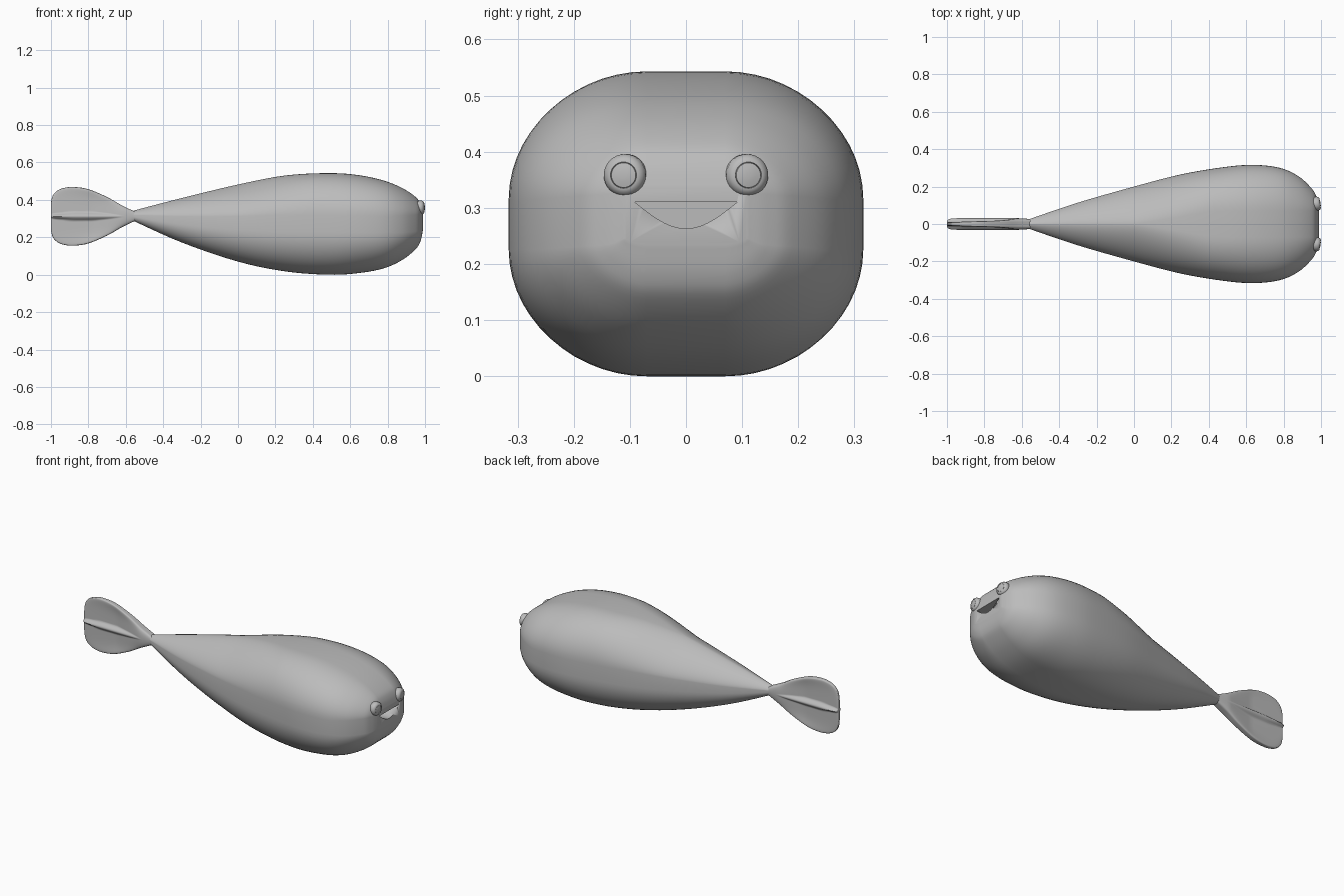
import bpy, bmesh, math
from mathutils import Vector, Matrix

cube = bpy.data.objects.get("Cube")
if cube:
    bpy.data.objects.remove(cube)

grey = bpy.data.materials.new("soft_grey")
grey.use_nodes = True
COLOUR = (0.5, 0.5, 0.5, 1)
grey.diffuse_color = COLOUR
grey.node_tree.nodes["Principled BSDF"].inputs["Base Color"].default_value = COLOUR


def select_only(obj):
    bpy.ops.object.select_all(action="DESELECT")
    obj.select_set(True)
    bpy.context.view_layer.objects.active = obj


def smooth_rows(rows, steps):
    """Spline through the stations of a profile."""
    pts = [Vector(r) for r in rows]
    out = []
    for i in range(len(pts) - 1):
        a, b = pts[i], pts[i + 1]
        p, n = pts[max(i - 1, 0)], pts[min(i + 2, len(pts) - 1)]
        for s in range(steps):
            t = s / steps
            out.append(0.5 * (2 * a + (b - p) * t + (2 * p - 5 * a + 4 * b - n) * t * t
                              + (3 * a - p - 3 * b + n) * t ** 3))
    return out + [pts[-1]]


def loft(name, rings, angle=40):
    """Skin closed rings and cap both ends."""
    bm = bmesh.new()
    loops = [[bm.verts.new(p) for p in ring] for ring in rings]
    n = len(loops[0])
    for a, b in zip(loops, loops[1:]):
        for i in range(n):
            j = (i + 1) % n
            bm.faces.new((a[i], a[j], b[j], b[i]))
    bm.faces.new(loops[0])
    bm.faces.new(loops[-1])
    bmesh.ops.recalc_face_normals(bm, faces=bm.faces)
    mesh = bpy.data.meshes.new(name)
    bm.to_mesh(mesh)
    bm.free()
    mesh.materials.append(grey)
    obj = bpy.data.objects.new(name, mesh)
    bpy.context.collection.objects.link(obj)
    select_only(obj)
    bpy.ops.object.shade_smooth_by_angle(angle=math.radians(angle))
    return obj


def clamp(t):
    return min(1, max(0, t))


# Body: each station is (x, bottom, top, half width)
body_rows = [
    (-0.56, 0.288, 0.342, 0.026), (-0.3, 0.172, 0.41, 0.114), (0, 0.07, 0.482, 0.2),
    (0.25, 0.018, 0.53, 0.265), (0.48, 0, 0.543, 0.304), (0.64, 0.008, 0.533, 0.316),
    (0.78, 0.034, 0.503, 0.3), (0.88, 0.08, 0.462, 0.255), (0.95, 0.137, 0.415, 0.19),
    (0.976, 0.18, 0.378, 0.145), (0.988, 0.235, 0.335, 0.108)]


def body_ring(x, low, high, width):
    mid, half = (low + high) / 2, (high - low) / 2
    # corners thin out towards the nose, and the back narrows to a soft crest
    nose = clamp((x - 0.8) / 0.18)
    crest = clamp((0.4 - x) / 0.4)
    flat_z = min(0.045, 0.18 * half + 0.03 * nose)
    for sy, sz, start in ((1, 1, 0), (-1, 1, 1), (-1, -1, 2), (1, -1, 3)):
        sharp = 1 + 0.2 * nose + (0.3 * crest if sz > 0 else 0)
        flat_y = min(0.07, 0.23 * width + 0.05 * nose)
        if sz > 0:
            flat_y *= 1 - 0.95 * crest
        else:
            flat_y *= 1 - 0.5 * crest
        for k in range(15):
            a = (start + k / 14) * math.pi / 2
            yield (x, sy * (flat_y + (width - flat_y) * abs(math.cos(a)) ** sharp),
                   mid + sz * (flat_z + (half - flat_z) * abs(math.sin(a)) ** sharp))


body = loft("body", [list(body_ring(*r)) for r in smooth_rows(body_rows, 5)], 50)

# Smiling mouth, carved into the flat of the nose
smile = [(0.091 * t, 0.31 - 0.047 * math.cos(t * math.pi / 2))
         for t in (k / 12 - 1 for k in range(25))]
cutter = loft("mouth_cutter", [[(x, y, z) for y, z in smile] for x in (0.93, 1.05)])
cutter.hide_render = True
cut = body.modifiers.new("mouth", "BOOLEAN")
cut.operation = "DIFFERENCE"
cut.solver = "EXACT"
cut.object = cutter
select_only(body)
bpy.ops.object.modifier_apply(modifier="mouth")
bpy.data.objects.remove(cutter)

# Tail fin: stations are (x, half height, rim thickness, ridge thickness)
tail_rows = [
    (-1, 0.055, 0.006, 0.008), (-0.998, 0.085, 0.009, 0.018), (-0.988, 0.115, 0.012, 0.026),
    (-0.965, 0.138, 0.016, 0.03), (-0.93, 0.152, 0.02, 0.031), (-0.88, 0.157, 0.024, 0.031),
    (-0.8, 0.145, 0.029, 0.031), (-0.7, 0.103, 0.031, 0.031), (-0.62, 0.058, 0.031, 0.031),
    (-0.545, 0.022, 0.026, 0.026)]


def tail_ring(x, half, rim, ridge):
    hollow = clamp((-0.62 - x) / 0.16)
    web = rim + (min(rim, 0.011) - rim) * hollow
    lens = 0.023 * (0.5 + 0.5 * clamp((x + 1) / 0.12))
    for k in range(160):
        a = math.tau * k / 160
        v = math.sin(a)
        swell = ridge * math.exp(-(v * half / lens) ** 2)
        depth = max(web + (rim - web) * abs(v) ** 5, swell)
        yield (x, depth * math.copysign(abs(math.cos(a)) ** 0.4, math.cos(a)), 0.312 + half * v)


loft("tail_fin", [list(tail_ring(*r)) for r in smooth_rows(tail_rows, 5)], 60)

# Eyes: rounded rims around a nearly flush pupil
eye_profile = [(0.034, -0.03), (0.038, -0.008), (0.0375, 0.003), (0.033, 0.011), (0.027, 0.015),
               (0.0235, 0.0155), (0.0227, 0.013), (0.0219, 0.015), (0.012, 0.017), (0.004, 0.0175)]
for side, name in ((1, "eye_far"), (-1, "eye_near")):
    place = Matrix.Translation((0.98, side * 0.109, 0.358)) @ Matrix.Rotation(side * 0.15, 4, "Z")
    rings = [[place @ Vector((x, r * math.cos(math.tau * k / 32), r * math.sin(math.tau * k / 32)))
              for k in range(32)] for r, x in eye_profile]
    loft(name, rings)
